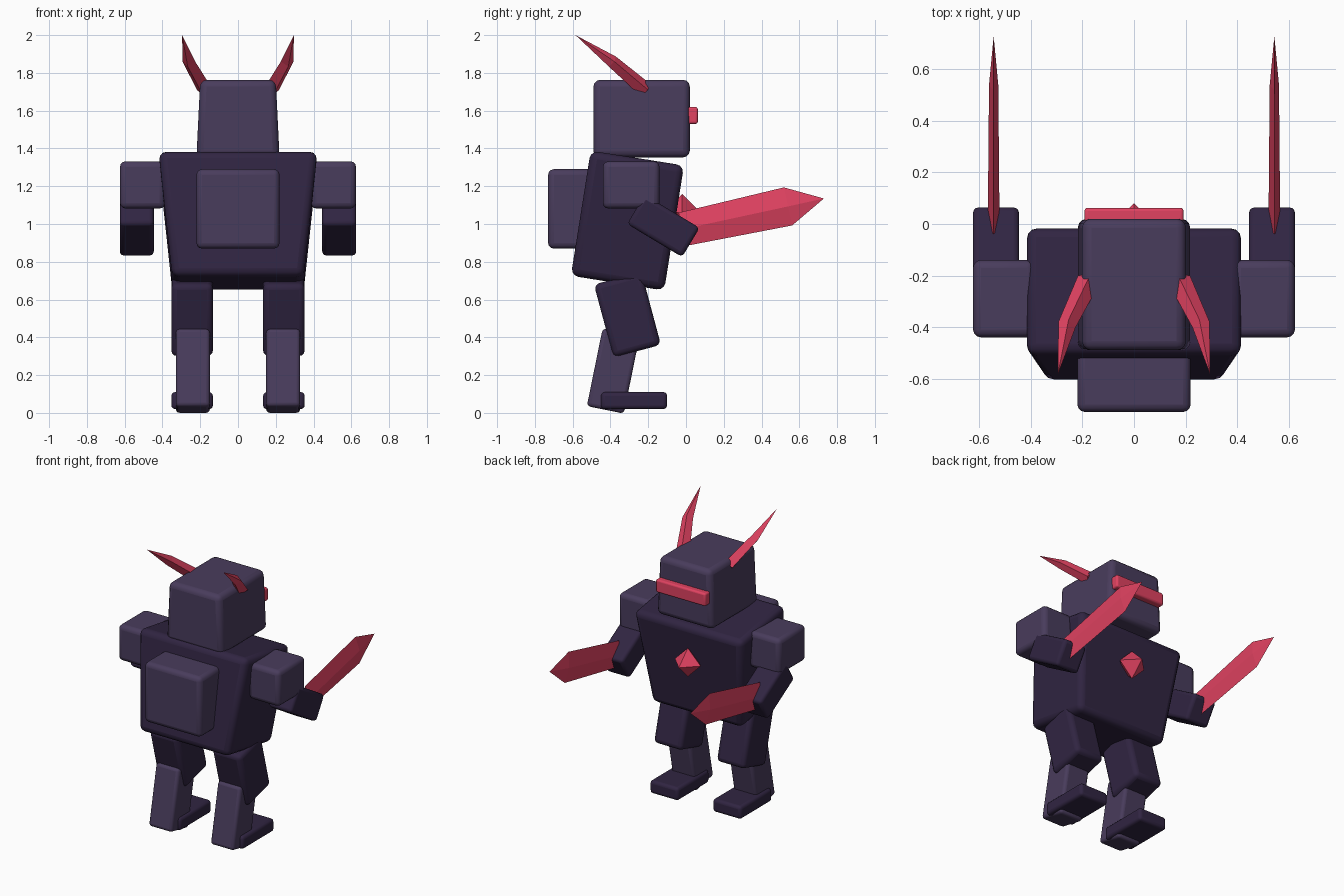
import bpy, bmesh, math
from mathutils import Vector, Matrix

cube = bpy.data.objects.get("Cube")
if cube:
    bpy.data.objects.remove(cube)


def material(name, rgb):
    m = bpy.data.materials.new(name)
    m.use_nodes = True
    m.diffuse_color = (*rgb, 1)
    m.node_tree.nodes["Principled BSDF"].inputs["Base Color"].default_value = (*rgb, 1)
    return m


LIGHT = material("dusty purple", (0.066, 0.045, 0.107))
DARK = material("deep purple", (0.030, 0.018, 0.054))
RED = material("crimson", (0.75, 0.055, 0.12))


def finish(name, bm, mat):
    bmesh.ops.recalc_face_normals(bm, faces=bm.faces)
    mesh = bpy.data.meshes.new(name)
    bm.to_mesh(mesh)
    bm.free()
    mesh.materials.append(mat)
    ob = bpy.data.objects.new(name, mesh)
    bpy.context.collection.objects.link(ob)
    return ob


def block(name, centre, size, mat, tilt=0, taper=1, bevel=0.03):
    """Rounded box; tilt in degrees about x, taper scales the bottom width."""
    bm = bmesh.new()
    bmesh.ops.create_cube(bm, size=1)
    for v in bm.verts:
        if v.co.z < 0:
            v.co.x *= taper
        v.co *= Vector(size)
    bmesh.ops.transform(bm, verts=bm.verts, matrix=Matrix.Translation(centre)
                        @ Matrix.Rotation(math.radians(tilt), 4, "X"))
    ob = finish(name, bm, mat)
    mod = ob.modifiers.new("rounded edges", "BEVEL")
    mod.width = bevel
    mod.segments = 3
    bpy.ops.object.select_all(action="DESELECT")
    ob.select_set(True)
    bpy.context.view_layer.objects.active = ob
    bpy.ops.object.shade_smooth_by_angle(angle=math.radians(40))
    return ob


def spike(name, rings, tip, mat):
    """Diamond section lofted through (centre, half width, half height) to a tip."""
    bm = bmesh.new()
    along = (Vector(tip) - Vector(rings[0][0])).normalized()
    side = along.cross(Vector((0, 0, 1))).normalized()
    up = side.cross(along)
    loops = []
    for c, w, h in rings:
        loops.append([bm.verts.new(Vector(c) + o)
                      for o in (side * w, up * h, -side * w, -up * h)])
    end = bm.verts.new(tip)
    bm.faces.new(loops[0])
    for i in range(4):
        j = (i + 1) % 4
        for a, b in zip(loops, loops[1:]):
            bm.faces.new((a[i], a[j], b[j], b[i]))
        bm.faces.new((loops[-1][i], loops[-1][j], end))
    return finish(name, bm, mat)


# Body and head
block("torso", (0, -0.31, 1.018), (0.84, 0.50, 0.67), DARK, -9, 0.83, 0.04)
block("head", (0, -0.235, 1.558), (0.40, 0.51, 0.41), LIGHT, 0, 1.1, 0.035)
block("backpack", (0, -0.59, 1.08), (0.44, 0.28, 0.42), LIGHT)
block("visor", (0, 0.025, 1.575), (0.385, 0.075, 0.09), RED, bevel=0.012)

# Chest gem
bm = bmesh.new()
bmesh.ops.create_cone(bm, segments=4, radius1=0.1, radius2=0, depth=0.1,
                      matrix=Matrix.Translation((0, 0, 0.05)))
bmesh.ops.delete(bm, geom=[f for f in bm.faces if len(f.verts) == 4], context="FACES_ONLY")
lower = bmesh.ops.duplicate(bm, geom=bm.verts[:] + bm.edges[:] + bm.faces[:])["geom"]
for v in lower:
    if isinstance(v, bmesh.types.BMVert):
        v.co.z *= -1
bmesh.ops.remove_doubles(bm, verts=bm.verts, dist=0.001)
bmesh.ops.translate(bm, verts=bm.verts, vec=(0, -0.02, 1.06))
finish("chest_gem", bm, RED)

# Paired limbs, blades and horns
for label, s in (("left", 1), ("right", -1)):
    block(label + "_shoulder", (s * 0.505, -0.29, 1.207), (0.24, 0.30, 0.25), LIGHT)
    block(label + "_forearm", (s * 0.536, -0.12, 0.99), (0.18, 0.34, 0.18), DARK, -31, bevel=0.022)
    block(label + "_thigh", (s * 0.243, -0.31, 0.52), (0.22, 0.26, 0.40), DARK, 15)
    block(label + "_shin", (s * 0.239, -0.385, 0.222), (0.18, 0.20, 0.42), LIGHT, -11.5, bevel=0.02)
    block(label + "_foot", (s * 0.243, -0.275, 0.065), (0.22, 0.35, 0.09), DARK, bevel=0.02)
    x = s * 0.545
    spike(label + "_blade", [((x, -0.02, 0.972), 0.023, 0.09), ((x, 0.54, 1.093), 0.018, 0.103)],
          (x, 0.73, 1.135), RED)
    spike(label + "_horn", [((s * 0.175, -0.215, 1.71), 0.045, 0.042),
                            ((s * 0.26, -0.39, 1.86), 0.035, 0.033)],
          (s * 0.296, -0.585, 2.0), RED)
